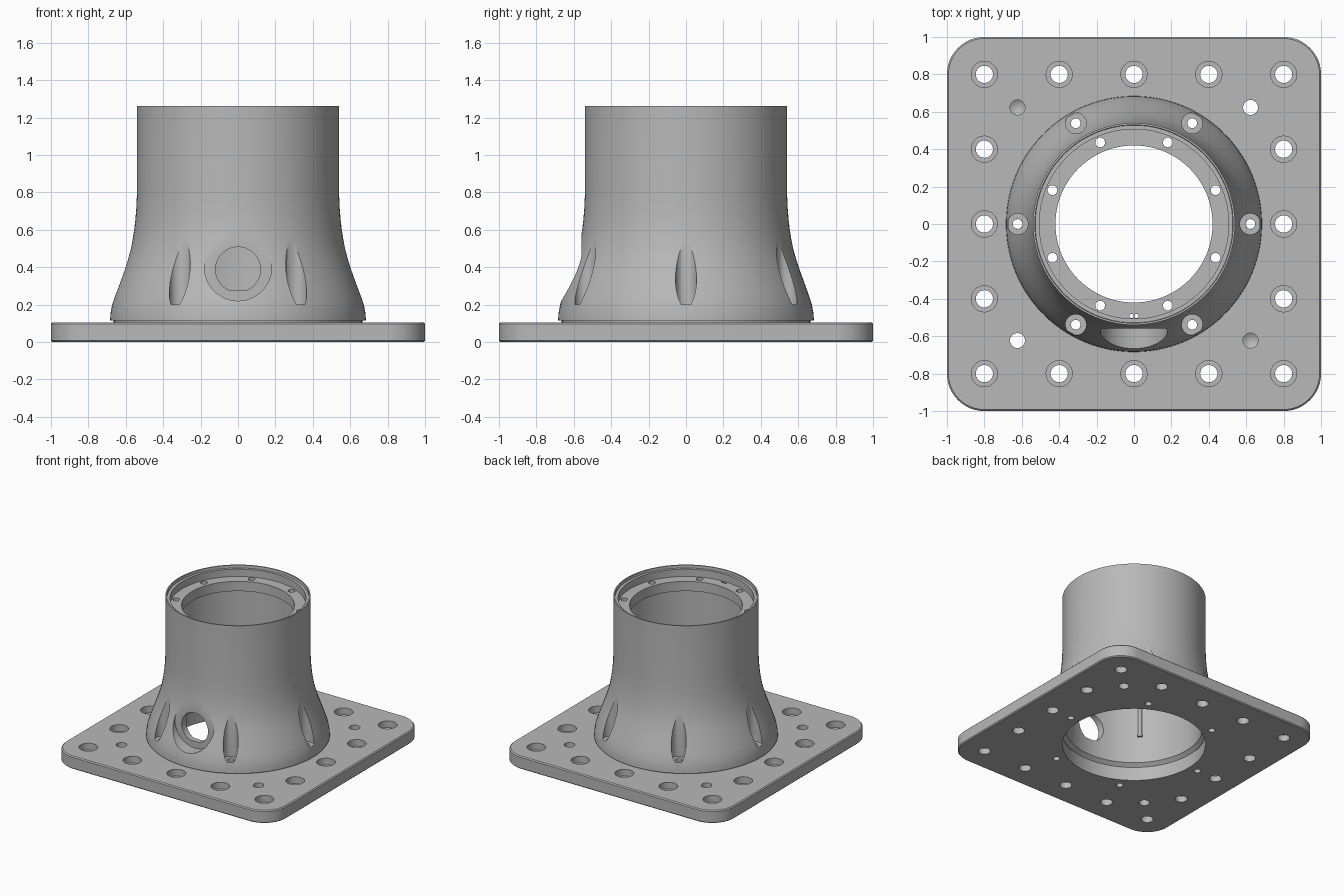
import bpy, bmesh
from math import sin, cos, pi, radians
from mathutils import Matrix, Vector

if "Cube" in bpy.data.objects:
    bpy.data.objects.remove(bpy.data.objects["Cube"], do_unlink=True)

metal = bpy.data.materials.new("grey_metal")
metal.use_nodes = True
GREY = (0.48, 0.48, 0.48, 1)
metal.diffuse_color = GREY
metal.node_tree.nodes["Principled BSDF"].inputs["Base Color"].default_value = GREY


def make(name, bm):
    bmesh.ops.recalc_face_normals(bm, faces=bm.faces)
    mesh = bpy.data.meshes.new(name)
    bm.to_mesh(mesh)
    bm.free()
    mesh.materials.append(metal)
    obj = bpy.data.objects.new(name, mesh)
    bpy.context.collection.objects.link(obj)
    return obj


def lathe(bm, profile, segs=32, x=0, y=0, closed=False):
    """Revolve (radius, height) points about a vertical axis at x, y."""
    verts = [bm.verts.new((x + r, y, z)) for r, z in profile]
    pairs = list(zip(verts, verts[1:]))
    if closed:
        pairs.append((verts[-1], verts[0]))
    edges = [bm.edges.new(p) for p in pairs]
    bmesh.ops.spin(bm, geom=verts + edges, cent=(x, y, 0), axis=(0, 0, 1),
                   angle=2 * pi, steps=segs, use_duplicate=False)
    bmesh.ops.remove_doubles(bm, verts=bm.verts, dist=1e-5)


def prism(bm, outline, y0, y1):
    """Extrude an (x, z) outline along y."""
    face = bm.faces.new([bm.verts.new((x, y0, z)) for x, z in outline])
    out = bmesh.ops.extrude_face_region(bm, geom=[face])["geom"]
    bmesh.ops.translate(bm, verts=[v for v in out if isinstance(v, bmesh.types.BMVert)],
                        vec=(0, y1 - y0, 0))


def cut(obj, bm):
    cutter = make("cutter", bm)
    cutter.hide_render = True
    mod = obj.modifiers.new("cut", "BOOLEAN")
    mod.operation, mod.solver, mod.object = "DIFFERENCE", "EXACT", cutter
    bpy.context.view_layer.objects.active = obj
    bpy.ops.object.modifier_apply(modifier=mod.name)
    bpy.data.objects.remove(cutter, do_unlink=True)


def smooth(obj, angle=30):
    bpy.ops.object.select_all(action="DESELECT")
    obj.select_set(True)
    bpy.context.view_layer.objects.active = obj
    bpy.ops.object.shade_smooth_by_angle(angle=radians(angle))


def arc(cx, cz, r, a0, a1, n):
    steps = [radians(a0 + (a1 - a0) * i / n) for i in range(n + 1)]
    return [(cx + r * cos(a), cz + r * sin(a)) for a in steps]


def hole(r, z0, z1):
    return [(0, z0), (r, z0), (r, z1), (0, z1)]


def around(radius, count, start=0):
    return [(radius * cos(start + 2 * pi * i / count),
             radius * sin(start + 2 * pi * i / count)) for i in range(count)]


# Base plate: rounded square with softened rims
T = 0.105
bm = bmesh.new()
bmesh.ops.create_cube(bm, size=1, matrix=Matrix.Translation((0, 0, T / 2)) @ Matrix.Diagonal((2, 2, T, 1)))
corners = [e for e in bm.edges if abs(e.verts[0].co.z - e.verts[1].co.z) > 0.05]
bmesh.ops.bevel(bm, geom=corners, offset=0.2, segments=12, profile=0.5, affect="EDGES")
rims = [e for e in bm.edges if abs(e.verts[0].co.z - e.verts[1].co.z) < 0.01]
bmesh.ops.bevel(bm, geom=rims, offset=0.008, segments=1, affect="EDGES")
plate = make("base_plate", bm)

# Plate holes: centre opening, counterbored bolts, dowels and screws
screws = around(0.622, 6)
bm = bmesh.new()
lathe(bm, hole(0.54, -1, 1), 96)
grid = [0.8 * k for k in (-1, -0.5, 0, 0.5, 1)]
for x in grid:
    for y in grid:
        if max(abs(x), abs(y)) > 0.7:
            lathe(bm, [(0, -1), (0.046, -1), (0.046, 0.05), (0.07, 0.05), (0.07, 1), (0, 1)], 32, x, y)
for s in (-1, 1):
    lathe(bm, hole(0.04, -1, 1), 24, s * 0.623, s * 0.623)
    lathe(bm, [(0, 0.02), (0.04, 0.045), (0.04, 1), (0, 1)], 24, s * 0.623, -s * 0.623)
for x, y in screws:
    lathe(bm, hole(0.026, -1, 1), 24, x, y)
cut(plate, bm)
smooth(plate)

# Flared column with a recessed rim and an inner flange near the top
bm = bmesh.new()
flare = [(0.684, 0.115), (0.682, 0.15), (0.673, 0.2), (0.657, 0.25), (0.639, 0.3),
         (0.621, 0.35), (0.603, 0.4), (0.587, 0.45), (0.573, 0.5), (0.563, 0.55),
         (0.555, 0.6), (0.549, 0.65), (0.544, 0.71), (0.54, 0.8)]
rim = [(0.54, 1.262), (0.53, 1.262), (0.528, 1.24), (0.506, 1.24), (0.506, 1.18),
       (0.42, 1.18), (0.42, 1.1), (0.515, 1.1), (0.515, 0.14), (0.545, 0.115)]
foot = [(0.545, 0.1), (0.665, 0.1), (0.665, 0.115)]
lathe(bm, flare + rim + foot, 96, closed=True)
column = make("flared_column", bm)

# Screw pockets in the flare, flange holes and the cable holes
bm = bmesh.new()
for x, y in screws:
    lathe(bm, [(0, -1), (0.026, -1), (0.026, 0.2), (0.056, 0.2), (0.056, 0.9), (0, 0.9)], 32, x, y)
for x, y in around(0.472, 8, pi / 8):
    lathe(bm, hole(0.026, 1.05, 1.21), 24, x, y)
for s in (-1, 1):
    lathe(bm, hole(0.011, 1.05, 1.21), 16, s * 0.014, -0.492)
cut(column, bm)

# Side port: round flat seat, then a bore with a flat floor
bm = bmesh.new()
prism(bm, arc(0, 0.4, 0.18, 0, 352.5, 47), -0.9, -0.56)
cut(column, bm)
bm = bmesh.new()
prism(bm, arc(0, 0.388, 0.12, -70, 250, 48), -0.8, -0.35)
cut(column, bm)
smooth(column)

# Slim rib inside the wall with a tapered foot
bm = bmesh.new()
rx = ry = -0.515 * cos(pi / 4)
lathe(bm, [(0, 0.36), (0.02, 0.36), (0.016, 0.4), (0.016, 1.11), (0, 1.11)], 16, rx, ry)
rib = make("inner_rib", bm)
smooth(rib)
